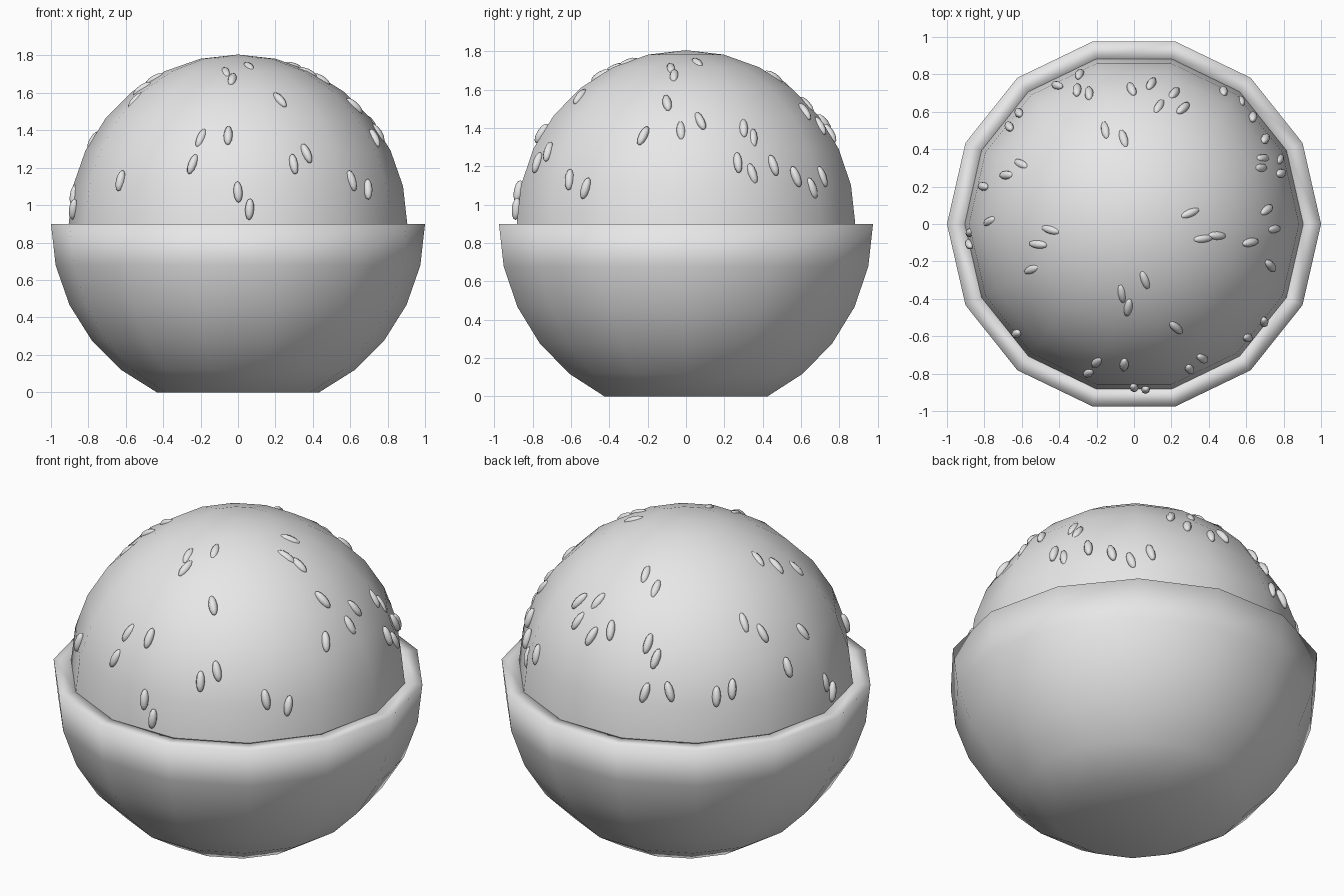
import bpy
import bmesh
import random
from math import sin, cos, pi, radians
from mathutils import Vector, Matrix

random.seed(4)
SIDES = 14
STEP = pi / SIDES
RIM_Z = 0.9

default_cube = bpy.data.objects.get("Cube")
if default_cube:
    bpy.data.objects.remove(default_cube, do_unlink=True)


def make_material(name, colour):
    material = bpy.data.materials.new(name)
    material.use_nodes = True
    material.diffuse_color = colour
    material.node_tree.nodes["Principled BSDF"].inputs["Base Color"].default_value = colour
    return material


plain_grey = make_material("plain_grey", (0.8, 0.8, 0.8, 1))


def finish(bm, name):
    """Turn a bmesh into a smooth shaded object."""
    bmesh.ops.recalc_face_normals(bm, faces=bm.faces)
    for face in bm.faces:
        face.smooth = True
    mesh = bpy.data.meshes.new(name)
    bm.to_mesh(mesh)
    bm.free()
    mesh.materials.append(plain_grey)
    obj = bpy.data.objects.new(name, mesh)
    bpy.context.collection.objects.link(obj)
    return obj


def lathe(name, profile):
    """Spin a (radius, height) profile around the vertical axis."""
    bm = bmesh.new()
    verts = [bm.verts.new((r, 0, z)) for r, z in profile]
    edges = [bm.edges.new(pair) for pair in zip(verts, verts[1:])]
    bmesh.ops.spin(bm, geom=verts + edges, cent=(0, 0, 0), axis=(0, 0, 1),
                   angle=2 * pi, steps=SIDES, use_merge=True)
    bmesh.ops.remove_doubles(bm, verts=bm.verts, dist=0.0005)
    return finish(bm, name)


def arc(radius, first, last):
    """Points on a circle around the rim centre, counted in ring steps."""
    return [(radius * cos(i * STEP), RIM_Z + radius * sin(i * STEP))
            for i in range(first, last + 1)]


# Bowl: outer wall with a flat foot, flat rim and thick inner wall
outer_wall = arc(1, -5, 0)
inner_wall = arc(0.9, -5, 0)
lathe("bowl", [(0, outer_wall[0][1])] + outer_wall
      + inner_wall[::-1] + [(0, inner_wall[0][1])])

# Rice mound: domed top resting inside the rim
mound = arc(0.905, 0, SIDES // 2)
mound[-1] = (0, mound[-1][1])
lathe("rice_mound", mound)

# Rice grains: heading and elevation of each one, in degrees
GRAINS = [
    (11, 70), (-12, 65), (-8, 60), (-9, 45), (6, 37), (-2, 33), (-17, 31),
    (27, 30), (24, 34), (24, 17), (19, 21), (33, 20), (42, 16), (49, 12),
    (56, 16), (67, 41), (73, 35), (78, 44), (83, 32), (91, 36), (97, 59),
    (107, 54), (109, 34), (113, 29), (110, 17), (119, 18), (136, 16),
    (142, 18), (152, 40), (159, 35), (166, 21), (179, 30), (184, 60),
    (192, 54), (204, 48), (183, 10), (187, 5), (223, 15), (253, 21),
    (255, 31), (266, 32), (270, 11), (274, 5), (291, 21), (297, 25),
    (315, 15), (323, 12), (292, 48), (260, 65), (266, 60), (281, 70),
]

grains = bmesh.new()
for heading, elevation in GRAINS:
    a, e = radians(heading), radians(elevation)
    outward = Vector((cos(e) * cos(a), cos(e) * sin(a), sin(e)))
    uphill = Vector((-sin(e) * cos(a), -sin(e) * sin(a), cos(e)))
    sideways = uphill.cross(outward)
    # Local z runs uphill along the mound, local y points out of it
    frame = Matrix((sideways, outward, uphill)).transposed().to_4x4()
    lean = Matrix.Rotation(random.uniform(-0.35, 0.35), 4, "Y")
    size = Matrix.Diagonal((0.024, 0.024, 0.058, 1))
    place = Matrix.Translation(outward * 0.89 + Vector((0, 0, RIM_Z)))
    bmesh.ops.create_uvsphere(grains, u_segments=8, v_segments=6, radius=1,
                              matrix=place @ frame @ lean @ size)
finish(grains, "rice_grains")
